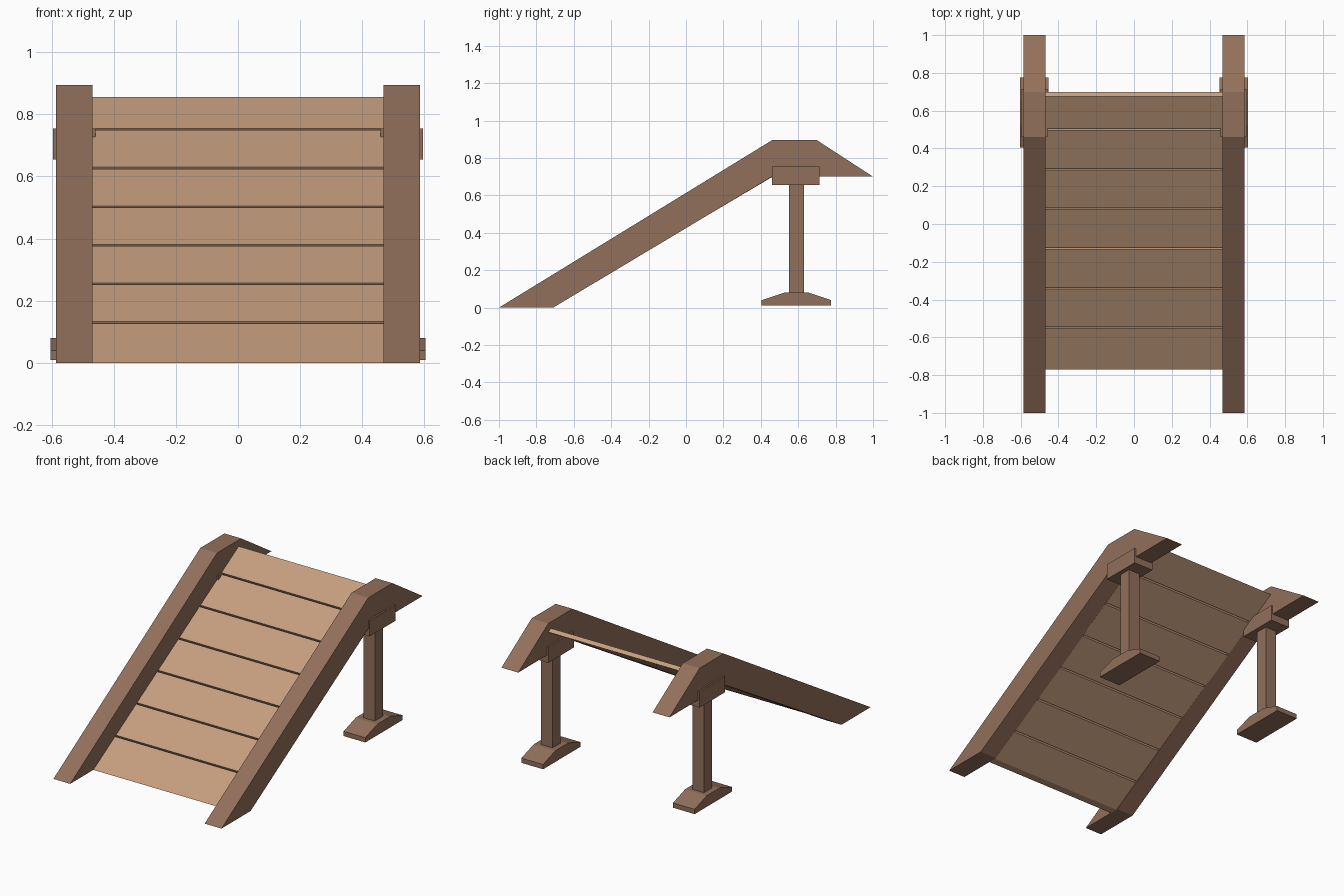
import bpy
import bmesh
from mathutils import Vector

cube = bpy.data.objects.get("Cube")
if cube:
    bpy.data.objects.remove(cube, do_unlink=True)


def make_material(name, color):
    mat = bpy.data.materials.new(name)
    mat.use_nodes = True
    mat.diffuse_color = color
    mat.node_tree.nodes["Principled BSDF"].inputs["Base Color"].default_value = color
    return mat


dark_wood = make_material("dark_wood", (0.29, 0.162, 0.104, 1))
light_wood = make_material("light_wood", (0.56, 0.345, 0.212, 1))


def extrude_profile(name, profile, x0, x1, mat):
    """Extrude a (y, z) outline from x0 to x1."""
    bm = bmesh.new()
    face = bm.faces.new([bm.verts.new((x0, y, z)) for y, z in profile])
    ext = bmesh.ops.extrude_face_region(bm, geom=[face])
    verts = [v for v in ext["geom"] if isinstance(v, bmesh.types.BMVert)]
    bmesh.ops.translate(bm, verts=verts, vec=(x1 - x0, 0, 0))
    bmesh.ops.recalc_face_normals(bm, faces=bm.faces)
    mesh = bpy.data.meshes.new(name)
    bm.to_mesh(mesh)
    bm.free()
    mesh.materials.append(mat)
    obj = bpy.data.objects.new(name, mesh)
    bpy.context.collection.objects.link(obj)
    return obj


def rect(y0, y1, z0, z1):
    return [(y0, z0), (y1, z0), (y1, z1), (y0, z1)]


# Outlines of the side parts
rail = [(-1, 0), (0.46, 0.895), (0.70, 0.895), (1, 0.70), (0.46, 0.70), (-0.71, 0)]
foot = [(0.405, 0.01), (0.775, 0.01), (0.775, 0.04), (0.655, 0.08),
        (0.525, 0.08), (0.405, 0.04)]
parts = [
    ("rail", rail, 0.468, 0.585),
    ("bracket", rect(0.46, 0.715, 0.655, 0.755), 0.458, 0.595),
    ("post", rect(0.55, 0.63, 0.07, 0.67), 0.487, 0.567),
    ("foot", foot, 0.452, 0.603),
]

# Rails and their supports on both sides
for side, sign in (("left", 1), ("right", -1)):
    for name, profile, inner, outer in parts:
        extrude_profile(f"{side}_{name}", profile, sign * inner, sign * outer, dark_wood)

# Sloping deck: seven planks separated by thin slits square to the slope
bottom = Vector((-0.77, 0))
top = Vector((0.675, 0.855))
slope = (top - bottom).normalized()
depth = Vector((slope.y, -slope.x)) * 0.0258
count, gap = 7, 0.009


def on_deck(y):
    return bottom + slope * ((y - bottom.x) / slope.x)


joints = [0.50 - 0.21 * i for i in range(count - 1)][::-1]
for i in range(count):
    low = bottom if i == 0 else on_deck(joints[i - 1] + gap / 2)
    high = top if i == count - 1 else on_deck(joints[i] - gap / 2)
    low_under = Vector((-0.72, 0)) if i == 0 else low + depth
    high_under = Vector((0.70, 0.84)) if i == count - 1 else high + depth
    extrude_profile(f"plank_{i + 1}", [low, high, high_under, low_under],
                    -0.472, 0.472, light_wood)
